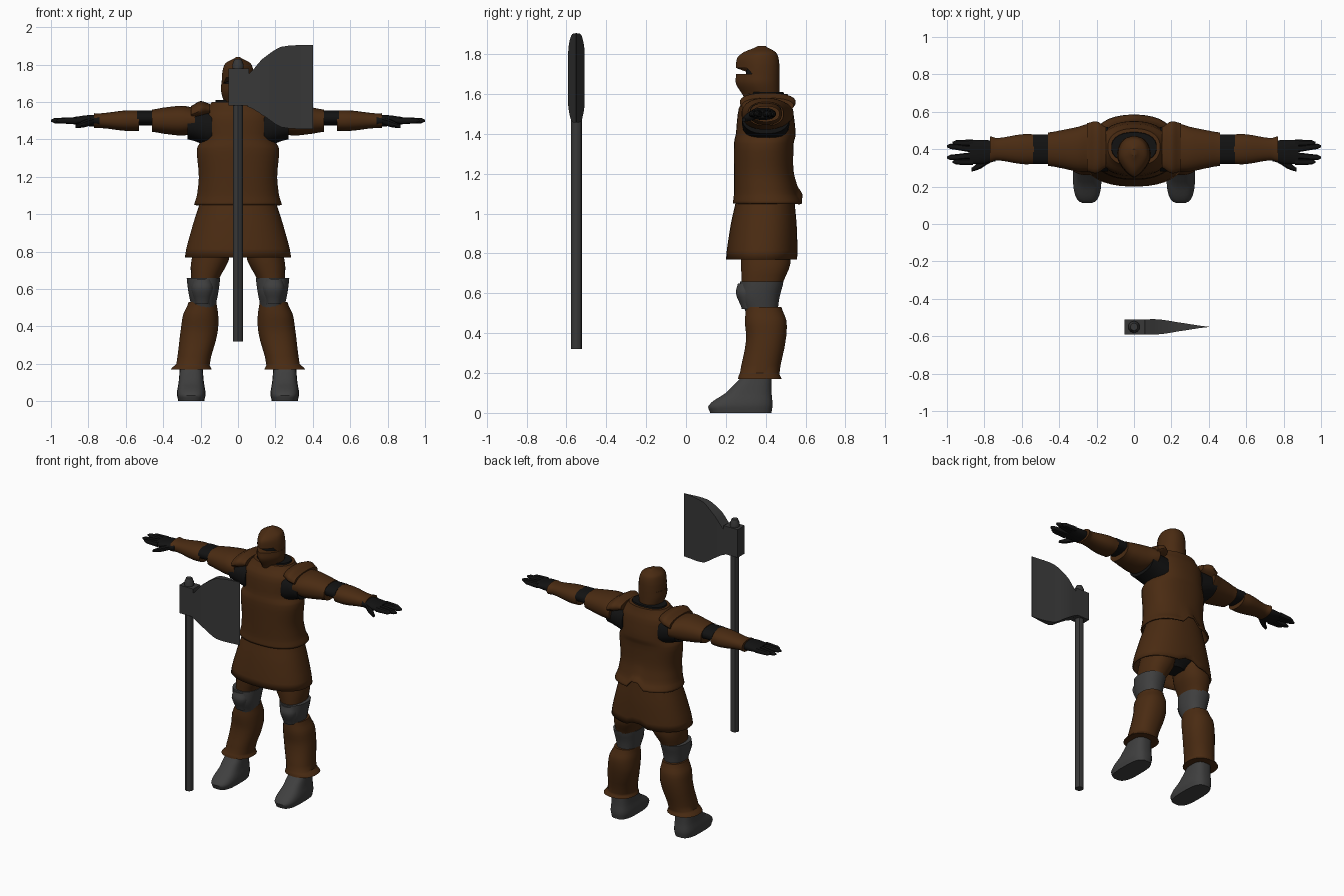
import bpy
import bmesh
from math import cos, sin, pi, tau, copysign

default_cube = bpy.data.objects.get("Cube")
if default_cube:
    bpy.data.objects.remove(default_cube, do_unlink=True)


def material(name, *color):
    mat = bpy.data.materials.new(name)
    mat.use_nodes = True
    mat.diffuse_color = (*color, 1)
    shader = mat.node_tree.nodes["Principled BSDF"]
    shader.inputs["Base Color"].default_value = (*color, 1)
    return mat


brown = material("brown_leather", .068, .024, .006)
steel = material("dark_steel", .05, .05, .05)
iron = material("axe_iron", .04, .04, .04)
black = material("black_cloth", .006, .006, .006)


def full_ring(position, width, depth, shift_a=0, shift_b=0):
    return position, width, depth, shift_a, shift_b


def blend(before, start, end, after, t):
    """Smooth curve through neighbouring ring values."""
    slope_in, slope_out = (end - before) / 2, (after - start) / 2
    ease = t * t * (3 - 2 * t)
    bend_in, bend_out = t * (1 - t) ** 2, t * t * (t - 1)
    return start + (end - start) * ease + slope_in * bend_in + slope_out * bend_out


def refine(rings, steps):
    """Add smoothly blended rings between the given ones."""
    padded = [rings[0], *rings, rings[-1]]
    result = []
    for before, start, end, after in zip(padded, padded[1:], padded[2:], padded[3:]):
        for step in range(steps):
            t = step / steps
            position = start[0] + (end[0] - start[0]) * t
            shape = [blend(*values, t) for values in
                     zip(before[1:], start[1:], end[1:], after[1:])]
            result.append((position, *shape))
    return result + [rings[-1]]


def rounded(value, square):
    return copysign(abs(value) ** (2 / square), value)


def loft(name, mat, centre, *rings, axis="Z", sides=24, steps=4, square=2.3,
         front=None, mirror=False, shell=0, rule=None):
    """Skin rings: position, two half sizes, then optional shifts off the centre."""
    bm = bmesh.new()
    loops = []
    for position, width, depth, shift_a, shift_b in refine(
            [full_ring(*ring) for ring in rings], steps):
        loop = []
        for i in range(sides):
            angle = tau * (i + .5) / sides
            power = front if front and sin(angle) < 0 else square
            a = centre[0] + shift_a + width * rounded(cos(angle), power)
            b = centre[1] + shift_b + depth * rounded(sin(angle), power)
            vert = bm.verts.new((a, b, position) if axis == "Z" else (position, a, b))
            if rule:
                vert.co.z += rule(vert.co)
            loop.append(vert)
        loops.append(loop)
    for low, high in zip(loops, loops[1:]):
        for i in range(sides):
            j = (i + 1) % sides
            bm.faces.new((low[i], low[j], high[j], high[i]))
    if not shell:
        bm.faces.new(loops[0])
    bm.faces.new(loops[-1])
    bmesh.ops.recalc_face_normals(bm, faces=bm.faces)
    mesh = bpy.data.meshes.new(name)
    bm.to_mesh(mesh)
    bm.free()
    mesh.materials.append(mat)
    mesh.shade_smooth()
    mesh.set_sharp_from_angle(angle=pi / 5)
    obj = bpy.data.objects.new(name, mesh)
    bpy.context.collection.objects.link(obj)
    if shell:
        solid = obj.modifiers.new("Thickness", "SOLIDIFY")
        solid.thickness = shell
        solid.offset = -1
    if mirror:
        obj.modifiers.new("Mirror", "MIRROR")


def hem_notch(hem, height):
    """Arched notch in the middle of the back hem, fading upwards."""
    def lift(co):
        across = max(0, 1 - abs(co.x) / .06)
        fade = max(0, 1 - (co.z - hem) / .2)
        return height * across * fade if co.y > .5 else 0
    return lift


def body(name, mat, *rings, **options):
    loft(name, mat, (0, .4), *rings, **options)


def helmet(name, *rings, **options):
    loft(name, brown, (0, .36), *rings, front=1.4, **options)


def arm(name, mat, *rings, **options):
    loft(name, mat, (.4, 1.5), *rings, axis="X", mirror=True, **options)


def leg(name, mat, *rings, **options):
    loft(name, mat, (.2, .4), *rings, mirror=True, **options)


def axe(name, *rings, **options):
    loft(name, iron, (0, -.55), *rings, sides=10, steps=1, square=2, **options)


def axe_head(name, *rings):
    loft(name, iron, (-.55, 1.68), *rings, axis="X", sides=4, square=400)


# Torso armour over a dark underlayer
body("chest_armour", brown, (1.05, .235, .175, 0, .01), (1.1, .22, .16),
     (1.2, .21, .15, 0, -.01), (1.35, .22, .15, 0, -.01), (1.4, .195, .15),
     (1.53, .195, .135), (1.6, .14, .1, 0, .01),
     sides=40, shell=.01, rule=hem_notch(1.05, .08))
body("skirt", brown, (.77, .285, .18, 0, -.02), (.95, .24, .165, 0, -.01),
     (1.12, .19, .14), sides=40, shell=.01, rule=hem_notch(.77, .05))
body("pelvis", black, (.78, .07, .06), (.84, .17, .11), (1, .18, .12))
body("collar", black, (1.56, .13, .09, 0, .01), (1.61, .12, .08, 0, .01))

# Helmet: lower guard, recessed face and ridged dome
helmet("neck_guard", (1.58, .07, .09, 0, .02), (1.65, .09, .11), (1.7, .09, .11))
body("face_shadow", black, (1.66, .07, .08, 0, -.02), (1.76, .07, .08, 0, -.02))
helmet("helmet_dome", (1.73, .088, .11), (1.78, .08, .105),
       (1.81, .064, .08, 0, .01), (1.84, .01, .02, 0, .02),
       rule=lambda co: -.03 if co.y > .32 and co.z < 1.74 else 0)

# Arms, reaching out along x
arm("arm_underlayer", black, (.14, .12, .1, 0, -.04), (.27, .12, .08, 0, -.02))
arm("shoulder_cap", brown, (.15, .11, .03, .01, .06), (.2, .14, .045, .01, .06),
    (.25, .13, .04, .01, .04))
arm("upper_sleeve", brown, (.23, .13, .07, .01), (.3, .12, .08), (.4, .1, .07),
    (.46, .09, .06))
arm("elbow_band", black, (.43, .08, .04, 0, .015), (.54, .08, .04, 0, .015))
arm("bracer", brown, (.53, .08, .055), (.6, .08, .055), (.73, .06, .04),
    (.77, .07, .04))

# Gloves with fingers in two spread pairs
arm("palm", black, (.74, .055, .03, -.01), (.8, .065, .03, -.015),
    (.88, .065, .02, -.015))
spreads = {"index": 0, "middle": -.01, "ring": .015, "little": 0}
for i, (finger, spread) in enumerate(spreads.items()):
    root = (i - 2) * .034
    tip = 1 if spread else .97
    arm(finger + "_finger", black, (.86, .018, .018, root),
        (tip - .02, .015, .014, root + spread), (tip, .006, .006, root + spread),
        sides=10)
arm("thumb", black, (.77, .025, .02, -.05), (.82, .025, .02, -.08, -.015),
    (.87, .01, .01, -.11, -.03), sides=10)

# Legs
leg("thigh", brown, (.63, .07, .1, -.02, -.02), (.75, .1, .125, -.05),
    (.95, .09, .12, -.09))
leg("knee_guard", steel, (.5, .065, .08, -.015, -.02), (.58, .08, .1, -.015, -.03),
    (.66, .09, .11, -.015, -.02))
leg("knee_plate", steel, (.52, .04, .04, -.01, -.08), (.6, .06, .06, -.01, -.09),
    (.65, .05, .05, -.01, -.09))
leg("shin_guard", brown, (.17, .11, .11, .05, -.03), (.2, .09, .1, .04, -.03),
    (.36, .1, .1, .01), (.46, .095, .105), (.53, .075, .09, -.01, -.01))
leg("boot", steel, (0, .07, .155, .05, -.125), (.04, .077, .16, .05, -.125),
    (.1, .068, .115, .05, -.085), (.2, .06, .07, .05, -.04), square=3)

# Standing axe in front of the figure
axe("axe_shaft", (.32, .028, .028), (1.8, .028, .028))
axe("axe_cap", (1.77, .032, .032), (1.8, .032, .032), (1.83, .02, .02))
axe_head("axe_socket", (-.05, .04, .1), (.06, .04, .1))
axe_head("axe_blade", (.05, .04, .085, 0, -.02), (.13, .04, .15),
         (.23, .025, .215), (.4, .001, .225))
